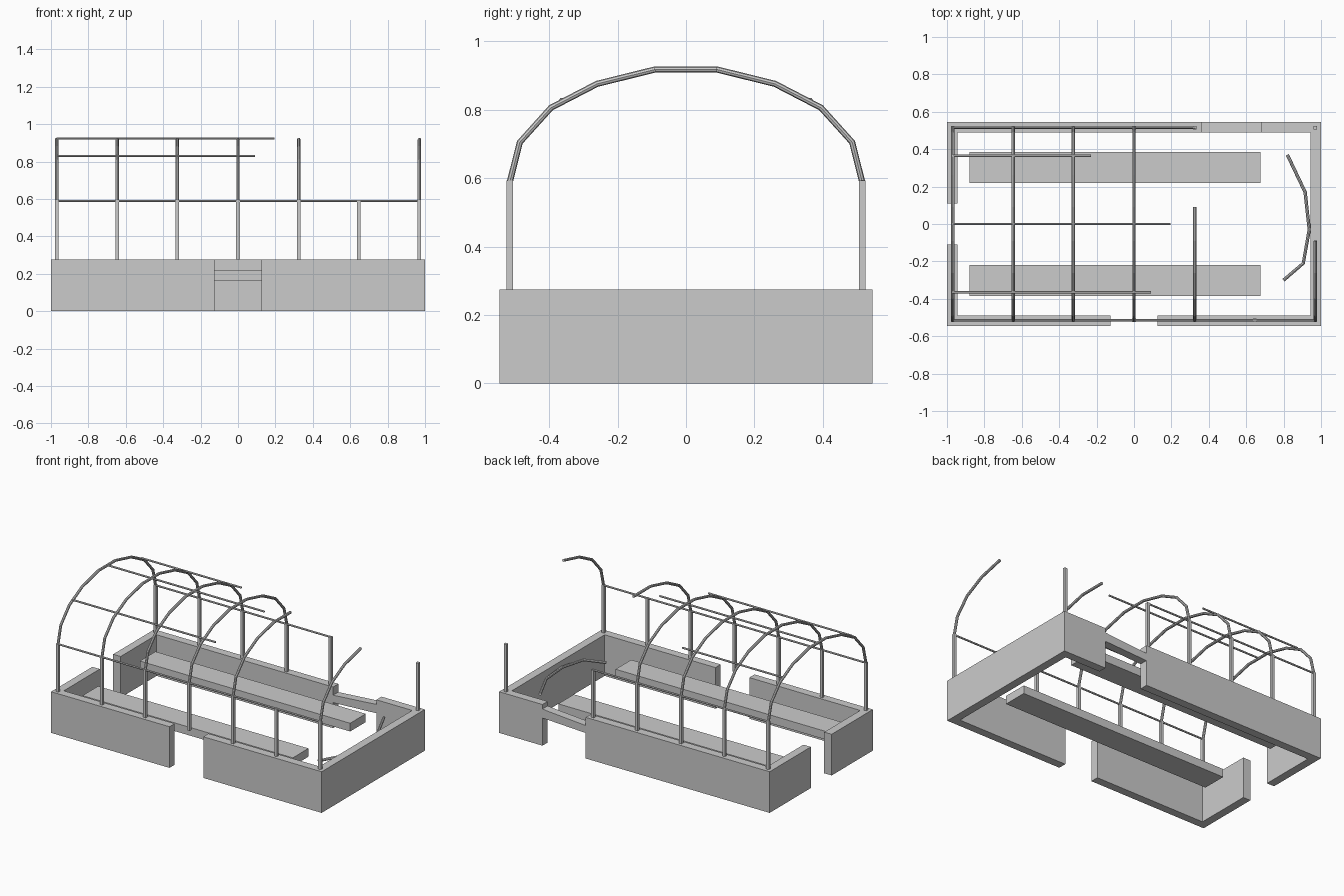
import bpy, bmesh
from mathutils import Vector

cube = bpy.data.objects.get("Cube")
if cube:
    bpy.data.objects.remove(cube, do_unlink=True)

grey = bpy.data.materials.new("plain grey")
grey.use_nodes = True
grey.diffuse_color = (0.6, 0.6, 0.6, 1)
grey.node_tree.nodes["Principled BSDF"].inputs["Base Color"].default_value = (0.6, 0.6, 0.6, 1)


def add_mesh(name, mesh):
    mesh.materials.clear()
    mesh.materials.append(grey)
    obj = bpy.data.objects.new(name, mesh)
    bpy.context.scene.collection.objects.link(obj)
    return obj


def prism(name, outline, direction):
    """Extrude a closed flat outline along a direction."""
    bm = bmesh.new()
    face = bm.faces.new([bm.verts.new(p) for p in outline])
    new = bmesh.ops.extrude_face_region(bm, geom=[face], use_keep_orig=True)["geom"]
    bmesh.ops.translate(bm, vec=Vector(direction),
                        verts=[g for g in new if isinstance(g, bmesh.types.BMVert)])
    bmesh.ops.recalc_face_normals(bm, faces=bm.faces)
    mesh = bpy.data.meshes.new(name)
    bm.to_mesh(mesh)
    bm.free()
    return add_mesh(name, mesh)


def block(name, x0, x1, y0, y1, z0, z1):
    outline = [(x0, y0, z0), (x1, y0, z0), (x1, y1, z0), (x0, y1, z0)]
    return prism(name, outline, (0, 0, z1 - z0))


def tube(name, points, radius, resolution=2):
    """Sweep a faceted round section along a path."""
    curve = bpy.data.curves.new(name, "CURVE")
    curve.dimensions = "3D"
    curve.bevel_depth = radius
    curve.bevel_resolution = resolution
    curve.use_fill_caps = True
    spline = curve.splines.new("POLY")
    spline.use_smooth = False
    spline.points.add(len(points) - 1)
    for target, p in zip(spline.points, points):
        target.co = (*p, 1)
    helper = bpy.data.objects.new(name + "_path", curve)
    bpy.context.scene.collection.objects.link(helper)
    bpy.context.view_layer.update()
    graph = bpy.context.evaluated_depsgraph_get()
    mesh = bpy.data.meshes.new_from_object(helper.evaluated_get(graph))
    bpy.data.objects.remove(helper, do_unlink=True)
    return add_mesh(name, mesh)


# Low walls with two doorways and a broken stretch at the back
W, D, T, H = 1.0, 0.545, 0.055, 0.275
SIDE_GAP, FRONT_GAP = 0.11, 0.125
BREAK0, BREAK1 = 0.36, 0.68


def wall(name, outline):
    prism(name, [(x, y, 0) for x, y in outline], (0, 0, H))


def corner_wall(name, side, end):
    wall(name, [(-W, side * SIDE_GAP), (-W, side * D), (end, side * D),
                (end, side * (D - T)), (T - W, side * (D - T)), (T - W, side * SIDE_GAP)])


corner_wall("front_corner_wall", -1, -FRONT_GAP)
corner_wall("back_corner_wall", 1, BREAK0)
wall("end_wall", [(FRONT_GAP, -D), (W, -D), (W, D), (BREAK1, D),
                  (BREAK1, D - T), (W - T, D - T), (W - T, T - D), (FRONT_GAP, T - D)])

# Sagging remnant bridging the broken stretch
prism("broken_wall_piece",
      [(x, D - T, z) for x, z in [(BREAK0, 0.17), (BREAK1, 0.185), (BREAK1, 0.245),
                                  (0.63, 0.24), (BREAK0, 0.22)]], (0, T, 0))

# Long planting benches
for side, label in ((-1, "front"), (1, "back")):
    ys = sorted((side * 0.22, side * 0.385))
    block(label + "_bench", -0.88, 0.675, *ys, 0.165, 0.22)

# Upright posts
POST_Y, SPRING = 0.515, 0.59
BAYS = [-0.97, -0.645, -0.325, 0, 0.325, 0.645, 0.97]
for side, label in ((-1, "front"), (1, "back")):
    for i, x in enumerate(BAYS):
        if side == 1 and i == 5:
            continue
        y, r = side * POST_Y, 0.0095
        block(f"{label}_post_{i + 1}", x - r, x + r, y - r, y + r, H, SPRING + 0.003)

# Roof hoops: complete ones, then snapped ones
half = [(-POST_Y, SPRING), (-0.486, 0.705), (-0.395, 0.806), (-0.26, 0.876), (-0.09, 0.918)]
full = half + [(-y, z) for y, z in reversed(half)]
for i, profile in ((0, full), (1, full), (2, full), (3, full),
                   (4, full[:6]), (6, half)):
    tube(f"roof_hoop_{i + 1}", [(BAYS[i], y, z) for y, z in profile], 0.009)

# Fallen hoop lying against the end wall
tube("fallen_hoop", [(0.82, 0.37, 0.24), (0.915, 0.17, 0.24), (0.937, -0.03, 0.235),
                     (0.905, -0.21, 0.225), (0.80, -0.30, 0.2)], 0.009)

# Lengthwise rails of uneven length
for name, y, z, end in (("front_eave_rail", -POST_Y, SPRING, 0.97),
                        ("back_eave_rail", POST_Y, SPRING, 0.33),
                        ("front_purlin", -0.365, 0.829, 0.09),
                        ("back_purlin", 0.365, 0.829, -0.23),
                        ("ridge_rail", 0, 0.922, 0.195)):
    tube(name, [(BAYS[0], y, z), (end, y, z)], 0.006, 1)
